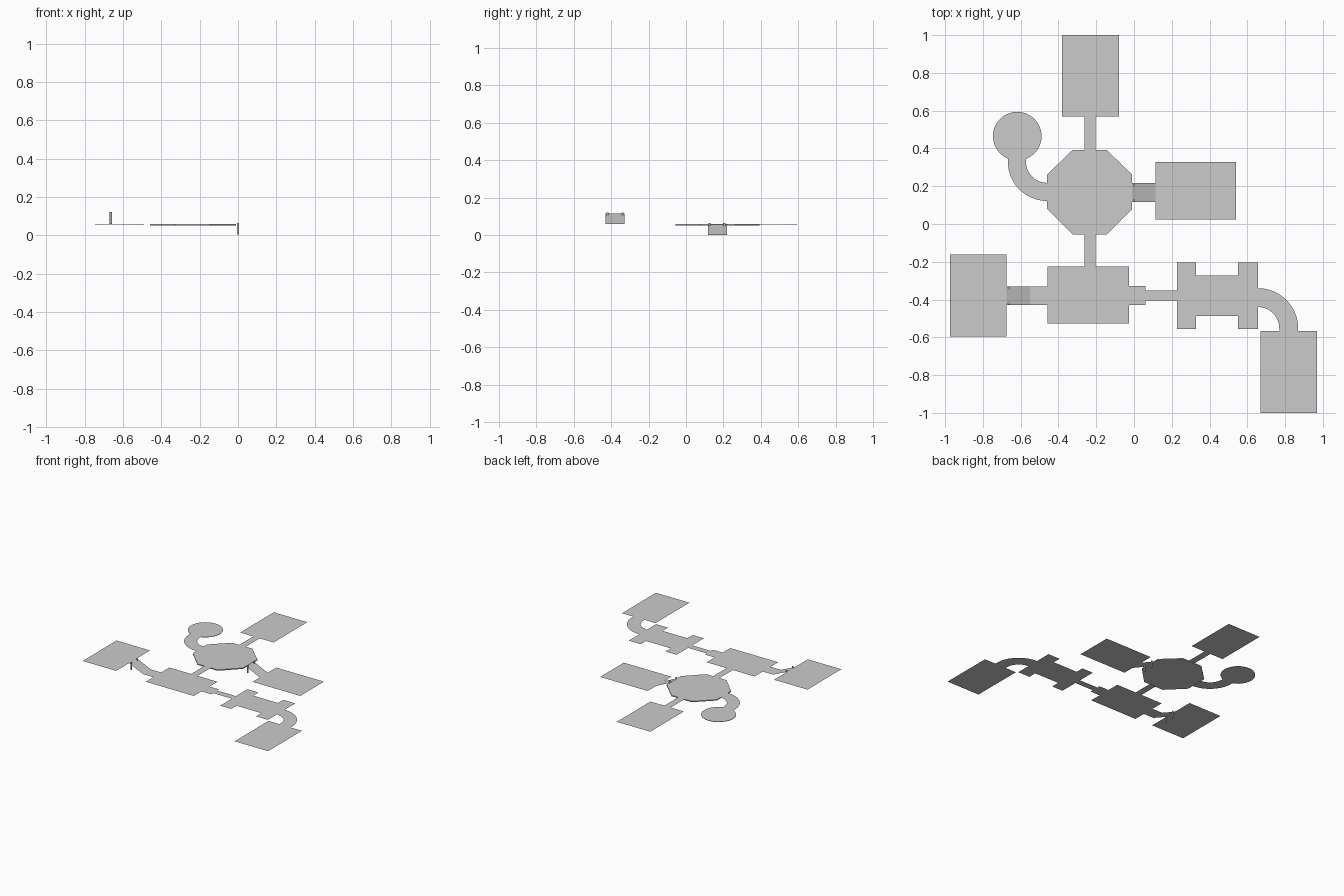
import bpy, bmesh, math

if "Cube" in bpy.data.objects:
    bpy.data.objects.remove(bpy.data.objects["Cube"])

Z = 0.059      # main floor level
HIGH = 0.115   # raised room level


def make(name, polys, depth=0.0):
    """Flat polygons (lists of 3D points); optional downward thickness."""
    bm = bmesh.new()
    for pts in polys:
        bm.faces.new([bm.verts.new(p) for p in pts])
    bmesh.ops.remove_doubles(bm, verts=bm.verts, dist=1e-5)
    bmesh.ops.recalc_face_normals(bm, faces=bm.faces)
    for f in bm.faces:
        if f.normal.z < 0:
            f.normal_flip()
    if depth:
        base = bm.faces[:]
        dup = bmesh.ops.extrude_face_region(bm, geom=base, use_keep_orig=True)
        moved = [v for v in dup["geom"] if isinstance(v, bmesh.types.BMVert)]
        bmesh.ops.translate(bm, verts=moved, vec=(0, 0, -depth))
        bmesh.ops.recalc_face_normals(bm, faces=bm.faces)
    me = bpy.data.meshes.new(name)
    bm.to_mesh(me)
    bm.free()
    ob = bpy.data.objects.new(name, me)
    bpy.context.collection.objects.link(ob)
    return ob


def floor(name, x0, x1, y0, y1, z0=Z, z1=None):
    """Rectangle; z1 gives a ramp sloping along x."""
    z1 = z0 if z1 is None else z1
    return make(name, [[(x0, y0, z0), (x1, y0, z1), (x1, y1, z1), (x0, y1, z0)]])


def bend(name, cx, cy, r0, r1, a0, a1, n=16):
    """Curved corridor made of quads between two radii."""
    def p(r, i):
        a = math.radians(a0 + (a1 - a0) * i / n)
        return (cx + r * math.cos(a), cy + r * math.sin(a), Z)
    make(name, [[p(r0, i), p(r1, i), p(r1, i + 1), p(r0, i + 1)] for i in range(n)])


def post(name, x, y, z0, z1):
    bpy.ops.mesh.primitive_cylinder_add(vertices=16, radius=0.006, depth=z1 - z0,
                                        location=(x, y, (z0 + z1) / 2))
    bpy.context.object.name = name
    bpy.ops.object.shade_smooth_by_angle()


# Octagonal hub slab
octagon = [(-.325, .392), (-.145, .392), (-.01, .262), (-.01, .08),
           (-.145, -.055), (-.325, -.055), (-.46, .08), (-.46, .262)]
make("octagon_hall", [[(x, y, Z) for x, y in octagon]], 0.008)

# Round room and its curved corridor
disc = [(-.618 + .129 * math.cos(i * math.tau / 32), .465 + .129 * math.sin(i * math.tau / 32), Z)
        for i in range(32)]
make("round_room", [disc], 0.003)
bend("round_room_corridor", -.46, .33, .112, .208, 180, 270)
floor("round_room_entry", -.668, -.572, .33, .35)

# North room, east lower room, west raised room, south-east room
floor("north_room", -.38, -.08, .57, 1.0)
floor("north_corridor", -.262, -.205, .39, .57)
floor("east_room", .113, .54, .025, .328, 0.0)
floor("east_ramp", -.01, .113, .117, .218, .057, 0.0)
floor("west_room", -.975, -.675, -.595, -.162, HIGH)
floor("west_ramp", -.675, -.55, -.43, -.33, HIGH, Z)
floor("west_corridor", -.55, -.457, -.43, -.33)
floor("south_east_room", .67, .97, -1.0, -.567)

# Central hall and its passages
floor("central_hall", -.457, -.027, -.527, -.225)
floor("hub_corridor", -.262, -.205, -.225, -.055)
floor("hall_alcove", -.027, .06, -.43, -.327)
floor("hall_corridor", .06, .228, -.405, -.352)

# H-shaped hall with curved exit
floor("h_hall_west", .228, .328, -.555, -.205)
floor("h_hall_middle", .328, .55, -.487, -.272)
floor("h_hall_east", .55, .657, -.555, -.205)
bend("curved_exit", .657, -.552, .112, .212, 0, 90)
floor("curved_exit_end", .769, .869, -.567, -.552)

# Ramp posts
for i, y in enumerate((-.42, -.34)):
    post(f"west_post_{i}", -.663, y, .06, .121)
for i, y in enumerate((.125, .205)):
    post(f"east_post_{i}", 0.0, y, .005, .065)
